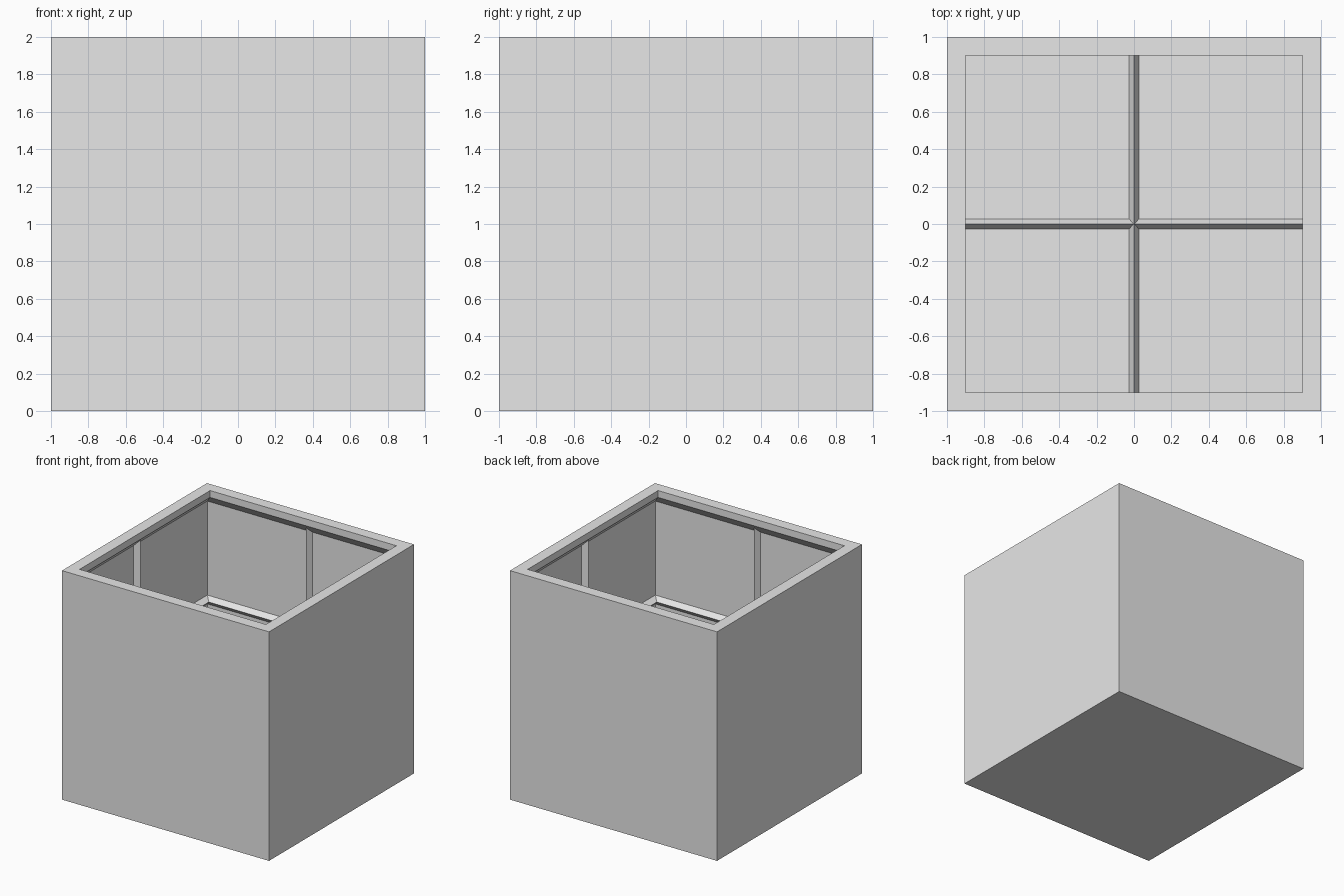
import bpy, bmesh
from mathutils import Matrix, Vector
from math import pi

cube = bpy.data.objects.get("Cube")
if cube:
    bpy.data.objects.remove(cube, do_unlink=True)

grey = bpy.data.materials.new("plain grey")
grey.use_nodes = True
GREY = (0.8, 0.8, 0.8, 1)
grey.diffuse_color = GREY
grey.node_tree.nodes["Principled BSDF"].inputs["Base Color"].default_value = GREY

WALL = 0.99    # half width of the cavity
APEX = 0.94    # distance of the rib crests from the centre
FLOOR = 0.01
HALF = 0.028   # half width of a rib


def finish(name, bm):
    bmesh.ops.recalc_face_normals(bm, faces=bm.faces)
    mesh = bpy.data.meshes.new(name)
    bm.to_mesh(mesh)
    bm.free()
    mesh.materials.append(grey)
    obj = bpy.data.objects.new(name, mesh)
    bpy.context.collection.objects.link(obj)
    return obj


def square_rings(name, profile, closed=False):
    """Sweep a (half width, height) profile around a square."""
    bm = bmesh.new()
    rings = [[bm.verts.new((sx * r, sy * r, z))
              for sx, sy in ((-1, -1), (1, -1), (1, 1), (-1, 1))]
             for r, z in profile]
    pairs = list(zip(rings, rings[1:]))
    if closed:
        pairs.append((rings[-1], rings[0]))
    else:
        bm.faces.new(rings[0])
        bm.faces.new(rings[-1])
    for a, b in pairs:
        for i in range(4):
            j = (i + 1) % 4
            bm.faces.new((a[i], a[j], b[j], b[i]))
    return finish(name, bm)


def rib(name, section, sweep, turn):
    """Extrude a triangular section along a vector, then turn it about z."""
    bm = bmesh.new()
    face = bm.faces.new([bm.verts.new(p) for p in section])
    out = bmesh.ops.extrude_face_region(bm, geom=[face], use_keep_orig=True)
    moved = [v for v in out["geom"] if isinstance(v, bmesh.types.BMVert)]
    bmesh.ops.translate(bm, verts=moved, vec=Vector(sweep))
    bmesh.ops.rotate(bm, verts=bm.verts, matrix=Matrix.Rotation(turn, 3, 'Z'))
    return finish(name, bm)


# Open box with a thick rim, chamfered underneath
square_rings("box_shell", [(1, 0), (1, 2), (0.9, 2), (0.9, 1.94),
                           (WALL, 1.85), (WALL, FLOOR)])

# Horizontal rib around the walls at mid height
square_rings("middle_rib", [(WALL + 0.002, 1.03), (APEX, 1.0),
                            (WALL + 0.002, 0.95)], closed=True)

# Upright rib on each wall
for i, side in enumerate(("back", "left", "front", "right")):
    rib(side + "_wall_rib",
        [(-HALF, WALL + 0.002, FLOOR), (0, APEX, FLOOR), (HALF, WALL + 0.002, FLOOR)],
        (0, 0, 1.92 - FLOOR), -i * pi / 2)

# Crossed ribs on the floor
for i, name in enumerate(("floor_rib_lengthwise", "floor_rib_crosswise")):
    rib(name,
        [(-HALF, -WALL, FLOOR - 0.002), (0, -WALL, FLOOR + 0.05), (HALF, -WALL, FLOOR - 0.002)],
        (0, 2 * WALL, 0), i * pi / 2)
